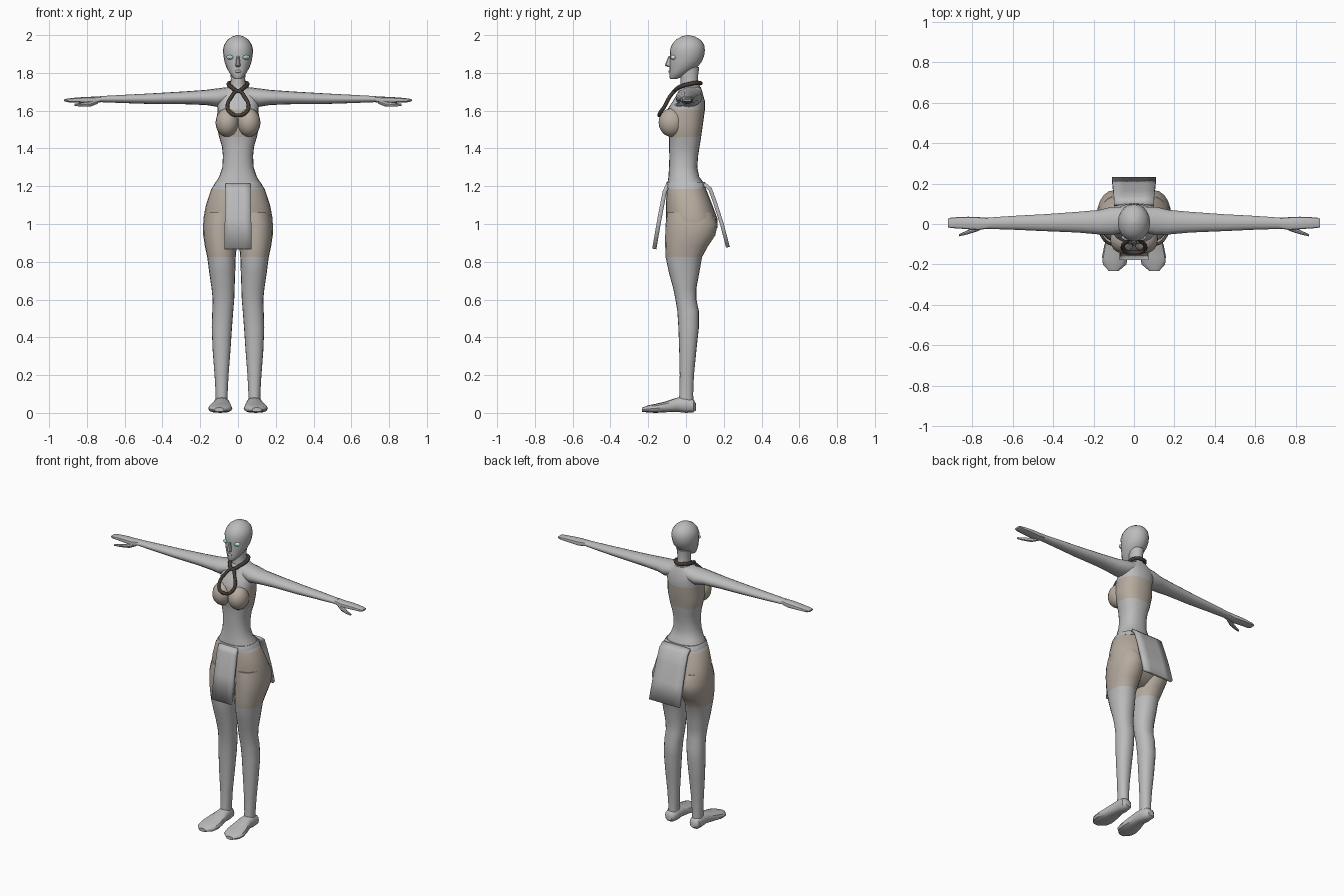
import bpy, bmesh, math
from mathutils import Vector


def material(name, rgb):
    m = bpy.data.materials.new(name)
    m.diffuse_color = (*rgb, 1)
    return m


GREY = material("grey", (0.5, 0.5, 0.5))
TAN = material("tan_cloth", (0.47, 0.41, 0.35))
CORD = material("dark_cord", (0.06, 0.045, 0.035))
TEAL = material("teal_eye", (0.3, 0.62, 0.56))
WHITE = material("eye_white", (0.75, 0.8, 0.78))


def finish(name, bm, mats=(), mirror=False, angle=40):
    bmesh.ops.recalc_face_normals(bm, faces=bm.faces)
    me = bpy.data.meshes.new(name)
    bm.to_mesh(me)
    bm.free()
    ob = bpy.data.objects.new(name, me)
    bpy.context.collection.objects.link(ob)
    for m in mats:
        me.materials.append(m)
    if mirror:
        md = ob.modifiers.new("mirror", "MIRROR")
        md.use_mirror_merge = False
    bpy.ops.object.select_all(action="DESELECT")
    ob.select_set(True)
    bpy.context.view_layer.objects.active = ob
    bpy.ops.object.shade_smooth_by_angle(angle=math.radians(angle))
    return ob


def loft(name, rings, axis="z", n=20, power=1.0, paint=None, mirror=False):
    """Rings are (position, a_min, a_max, b_min, b_max) along an axis."""
    bm = bmesh.new()
    loops = []
    for t, a0, a1, b0, b1 in rings:
        loop = []
        for i in range(n):
            c, s = math.cos(math.tau * i / n), math.sin(math.tau * i / n)
            a = (a0 + a1) / 2 + (a1 - a0) / 2 * math.copysign(abs(c) ** power, c)
            b = (b0 + b1) / 2 + (b1 - b0) / 2 * math.copysign(abs(s) ** power, s)
            loop.append(bm.verts.new({"z": (a, b, t), "x": (t, a, b), "y": (a, t, b)}[axis]))
        loops.append(loop)
    for p, q in zip(loops, loops[1:]):
        for i in range(n):
            j = (i + 1) % n
            bm.faces.new((p[i], p[j], q[j], q[i]))
    bm.faces.new(loops[0])
    bm.faces.new(loops[-1])
    if paint:
        for f in bm.faces:
            f.material_index = int(paint[0] < f.calc_center_median().z < paint[1])
    return finish(name, bm, (GREY, TAN), mirror)


def ball(name, loc, size, mats, mirror=True, seg=16):
    bm = bmesh.new()
    bmesh.ops.create_uvsphere(bm, u_segments=seg, v_segments=10, radius=1)
    for v in bm.verts:
        v.co = Vector(loc) + Vector(v.co[i] * size[i] for i in range(3))
    return finish(name, bm, mats, mirror)


def flap(name, path, thick):
    """Hanging cloth panel; path is (y, z, half_width)."""
    bm = bmesh.new()
    rows = [[bm.verts.new((w * u, y, z)) for u in (-1, -0.5, 0, 0.5, 1)] for y, z, w in path]
    for p, q in zip(rows, rows[1:]):
        for i in range(4):
            bm.faces.new((p[i], p[i + 1], q[i + 1], q[i]))
    ob = finish(name, bm, (GREY,))
    md = ob.modifiers.new("thickness", "SOLIDIFY")
    md.thickness, md.offset = thick, 0


def cord(name, pts, radius):
    cu = bpy.data.curves.new(name, "CURVE")
    cu.dimensions = "3D"
    cu.bevel_depth, cu.bevel_resolution, cu.resolution_u = radius, 2, 4
    sp = cu.splines.new("BEZIER")
    sp.bezier_points.add(len(pts) - 1)
    for bp, p in zip(sp.bezier_points, pts):
        bp.co = p
        bp.handle_left_type = bp.handle_right_type = "AUTO"
    sp.use_cyclic_u = True
    ob = bpy.data.objects.new(name, cu)
    cu.materials.append(CORD)
    bpy.context.collection.objects.link(ob)


def sym(*rows):
    return [(z, -w, w, y0, y1) for z, w, y0, y1 in rows]


# Head and neck
loft("head", sym((1.767, .016, -.082, -.05), (1.775, .027, -.088, -.03), (1.80, .045, -.087, .015),
                 (1.83, .062, -.087, .06), (1.86, .072, -.086, .084), (1.89, .077, -.085, .096),
                 (1.92, .08, -.086, .1), (1.95, .073, -.075, .096), (1.975, .056, -.055, .078),
                 (1.992, .032, -.025, .048), (2.0, .006, .004, .016)))
loft("neck", sym((1.69, .055, -.035, .08), (1.73, .042, -.028, .074), (1.77, .038, -.028, .062),
                 (1.83, .042, -.03, .07)), n=16)
loft("nose", sym((1.83, .008, -.09, -.07), (1.838, .014, -.112, -.07), (1.85, .012, -.108, -.07),
                 (1.89, .007, -.092, -.07)), n=8)
ball("lips", (0, -.084, 1.808), (.016, .01, .008), (GREY,), False, 10)
ball("eye_white", (.037, -.066, 1.882), (.024, .014, .013), (WHITE,))
ball("iris", (.037, -.072, 1.882), (.017, .011, .01), (TEAL,))

# Torso with painted bust band
loft("torso", sym((1.18, .135, -.1, .1), (1.22, .118, -.098, .092), (1.25, .1, -.093, .07),
                  (1.3, .083, -.09, .06), (1.36, .08, -.088, .064), (1.41, .085, -.09, .072),
                  (1.46, .1, -.09, .08), (1.53, .114, -.105, .09), (1.605, .108, -.1, .1),
                  (1.65, .112, -.07, .1), (1.685, .112, -.048, .09), (1.705, .09, -.04, .085),
                  (1.725, .052, -.03, .078)), n=24, power=.85, paint=(1.46, 1.605))
ball("bust", (.057, -.075, 1.537), (.062, .07, .076), (TAN,))

# Arms, hands and thumbs
loft("arm", [(.05, -.04, .085, 1.635, 1.725), (.11, -.055, .085, 1.62, 1.718),
             (.17, -.052, .07, 1.63, 1.71), (.28, -.042, .06, 1.634, 1.702),
             (.45, -.035, .048, 1.635, 1.692), (.6, -.028, .04, 1.64, 1.684),
             (.73, -.024, .031, 1.645, 1.677)], axis="x", n=16, mirror=True)
loft("hand", [(.72, -.022, .03, 1.646, 1.677), (.77, -.03, .034, 1.637, 1.674),
              (.82, -.026, .036, 1.641, 1.672), (.87, -.022, .034, 1.643, 1.668),
              (.905, -.02, .032, 1.645, 1.664), (.92, -.016, .026, 1.65, 1.66)],
     axis="x", n=12, power=.7, mirror=True)
loft("thumb", [(.74, -.02, .005, 1.638, 1.664), (.78, -.038, -.012, 1.622, 1.65),
               (.83, -.053, -.034, 1.622, 1.642), (.865, -.061, -.05, 1.625, 1.637)],
     axis="x", n=8, mirror=True)

# Hips and legs, shorts painted down to the hem
loft("hips", sym((1.21, .122, -.098, .096), (1.185, .142, -.103, .106), (1.1, .17, -.106, .14),
                 (1.03, .183, -.106, .166), (.98, .183, -.1, .166), (.93, .16, -.085, .13),
                 (.88, .1, -.05, .07)), n=24, power=.85, paint=(.8, 1.19))
loft("leg", [(1.06, .0, .172, -.1, .14), (1.0, .002, .185, -.108, .168), (.94, .004, .184, -.11, .155),
             (.88, .007, .175, -.11, .115), (.825, .012, .163, -.108, .085),
             (.74, .015, .152, -.09, .07), (.66, .018, .14, -.068, .055), (.6, .02, .134, -.056, .055),
             (.54, .025, .136, -.046, .068), (.45, .032, .139, -.04, .068), (.33, .04, .134, -.036, .055),
             (.2, .05, .124, -.033, .042), (.1, .055, .118, -.035, .038), (.04, .055, .12, -.04, .04)],
     n=20, power=.92, paint=(.825, 1.19), mirror=True)
loft("foot", [(.053, .068, .11, .015, .05), (.04, .055, .125, .003, .07), (0, .048, .128, 0, .085),
              (-.05, .044, .13, .006, .08), (-.11, .034, .148, .003, .06), (-.16, .03, .158, 0, .048),
              (-.2, .038, .154, .002, .04), (-.232, .075, .125, .006, .028)],
     axis="y", n=12, power=.8, mirror=True)

# Waistband and hanging cloth panels
band = loft("waistband", sym((1.19, .134, -.108, .114), (1.205, .13, -.107, .11), (1.222, .119, -.103, .1)),
            n=24, power=.85)
flap("front_flap", [(-.095, 1.21, .066), (-.113, 1.17, .068), (-.14, 1.03, .07), (-.168, .868, .071)], .022)
flap("back_flap", [(.095, 1.212, .098), (.128, 1.185, .1), (.155, 1.11, .102),
                   (.19, 1.0, .106), (.222, .877, .109)], .02)

# Cord necklace: neck loop and teardrop loop
cord("neck_cord", [(0, -.06, 1.705), (.035, -.035, 1.725), (.05, .015, 1.74), (.035, .06, 1.748),
                   (0, .078, 1.745), (-.035, .06, 1.748), (-.05, .015, 1.74), (-.035, -.035, 1.725)], .011)
cord("pendant_loop", [(0, -.06, 1.705), (.034, -.085, 1.675), (.056, -.115, 1.62), (.038, -.138, 1.587),
                      (0, -.142, 1.575), (-.038, -.138, 1.587), (-.056, -.115, 1.62), (-.034, -.085, 1.675)], .01)
